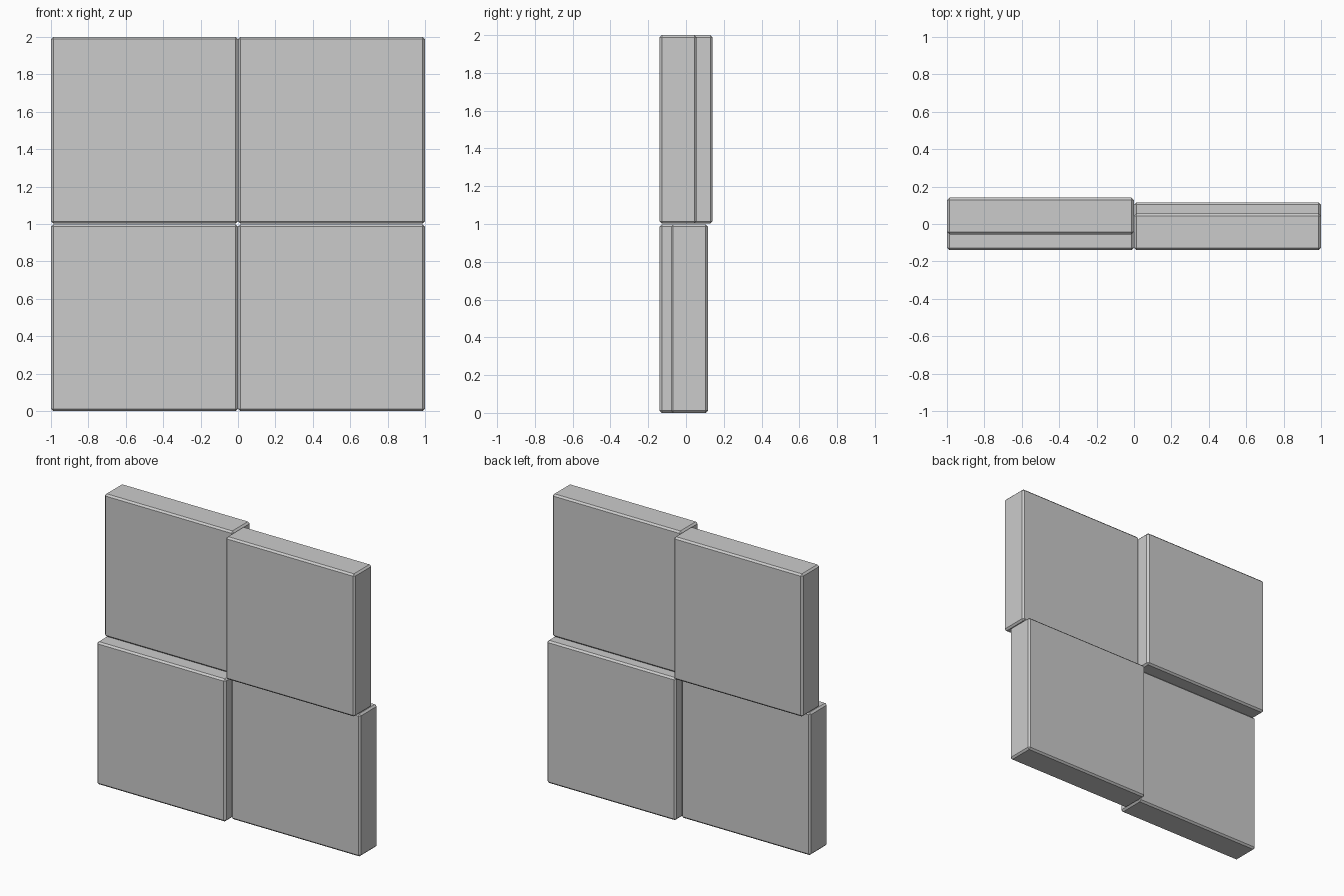
import bpy

if "Cube" in bpy.data.objects:
    bpy.data.objects.remove(bpy.data.objects["Cube"])

THICK = 0.196
BEVEL = 0.012


def panel(name, x, z, front):
    """One square tile with its front face at y = front and chamfered edges."""
    bpy.ops.mesh.primitive_cube_add(size=1, location=(x, front + THICK / 2, z))
    ob = bpy.context.object
    ob.name = name
    ob.scale = (0.998, THICK, 0.998)
    bpy.ops.object.transform_apply(location=False, rotation=False, scale=True)
    mod = ob.modifiers.new("chamfer", 'BEVEL')
    mod.width = BEVEL
    mod.segments = 1
    return ob


# Four square panels, staggered in depth
panel("lower_left_panel", -0.5, 0.499, -0.14)
panel("lower_right_panel", 0.5, 0.499, -0.08)
panel("upper_left_panel", -0.5, 1.501, -0.055)
panel("upper_right_panel", 0.5, 1.501, -0.14)
